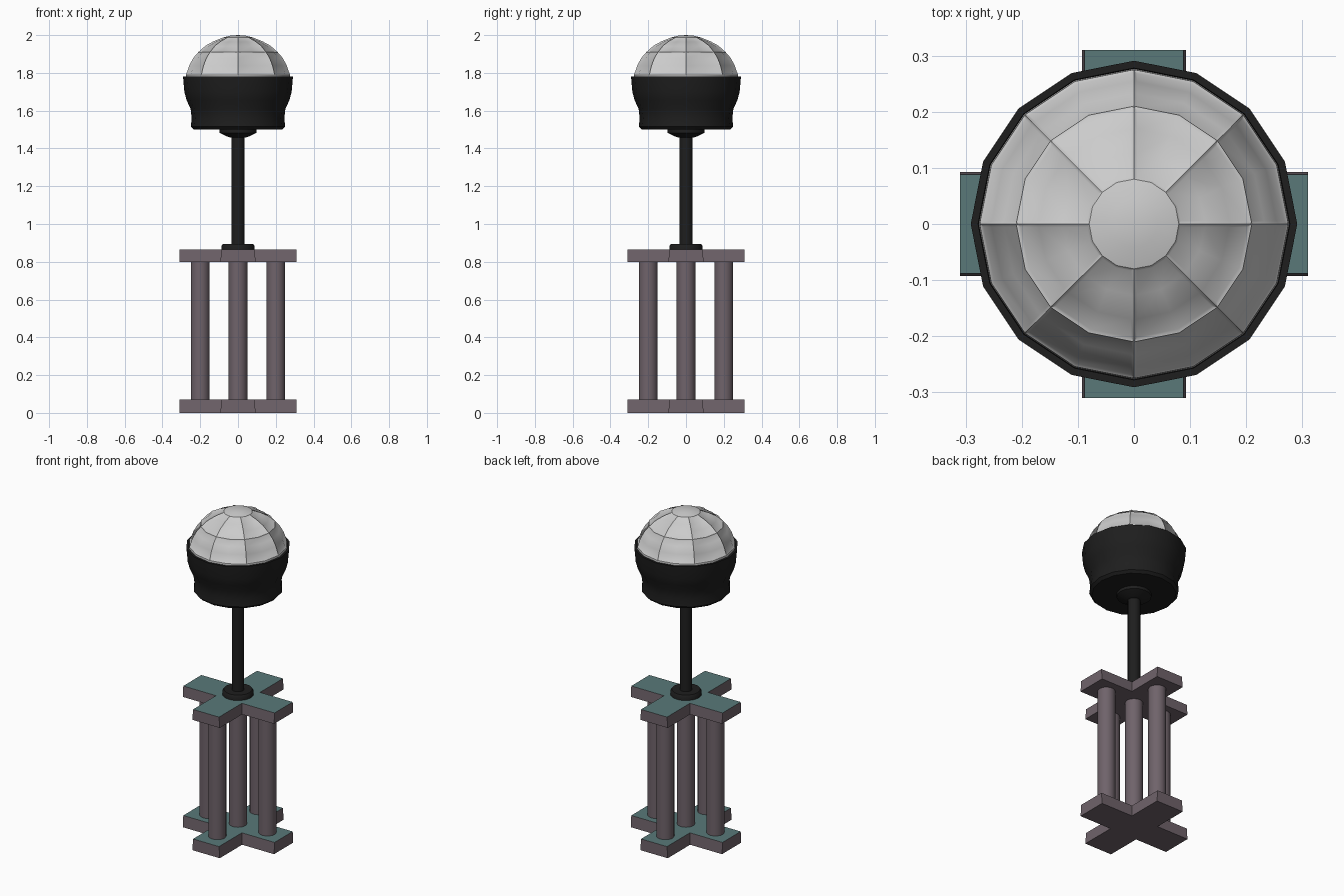
import bpy, bmesh, math

if "Cube" in bpy.data.objects:
    bpy.data.objects.remove(bpy.data.objects["Cube"])


def material(name, rgb):
    m = bpy.data.materials.new(name)
    m.diffuse_color = (*rgb, 1)
    m.use_nodes = True
    m.node_tree.nodes["Principled BSDF"].inputs["Base Color"].default_value = m.diffuse_color
    return m


STONE = material("stone", (0.16, 0.125, 0.145))
TEAL = material("teal", (0.1, 0.19, 0.19))
BLACK = material("black", (0.013, 0.013, 0.013))


def finish(bm, name, mats=(), smooth=None):
    me = bpy.data.meshes.new(name)
    bmesh.ops.recalc_face_normals(bm, faces=bm.faces)
    bm.to_mesh(me)
    bm.free()
    for m in mats:
        me.materials.append(m)
    ob = bpy.data.objects.new(name, me)
    bpy.context.collection.objects.link(ob)
    if smooth:
        bpy.ops.object.select_all(action='DESELECT')
        ob.select_set(True)
        bpy.context.view_layer.objects.active = ob
        bpy.ops.object.shade_smooth_by_angle(angle=math.radians(smooth))
    return ob


def lathe(profile, n, x=0, y=0):
    """Revolve (radius, z) points; returns the bmesh and the face grid [ring][segment]."""
    bm = bmesh.new()
    rings = []
    for r, z in profile:
        if r == 0:
            rings.append([bm.verts.new((x, y, z))] * n)
        else:
            rings.append([bm.verts.new((x + r * math.cos(math.tau * i / n),
                                        y + r * math.sin(math.tau * i / n), z)) for i in range(n)])
    grid = []
    for a, b in zip(rings, rings[1:]):
        row = []
        for i in range(n):
            j = (i + 1) % n
            row.append(bm.faces.new(list(dict.fromkeys((a[i], a[j], b[j], b[i])))))
        grid.append(row)
    return bm, grid


# Cross-shaped plates with teal tops
def cross_plate(name, z0, z1):
    bm = bmesh.new()
    loops = []
    for w, z in ((0.093, z0), (0.088, z1)):
        arm = [(0.31, -w), (0.31, w), (w, w)]
        pts = []
        for _ in range(4):
            pts += arm
            arm = [(-py, px) for px, py in arm]
        loops.append([bm.verts.new((px, py, z)) for px, py in pts])
    low, high = loops
    bm.faces.new(low[::-1])
    bm.faces.new(high).material_index = 1
    for i in range(12):
        j = (i + 1) % 12
        bm.faces.new((low[i], low[j], high[j], high[i]))
    finish(bm, name, (STONE, TEAL))


cross_plate("bottom_plate", 0.0, 0.07)
cross_plate("top_plate", 0.80, 0.865)

# Five columns
for k, (x, y) in enumerate([(0, 0), (0.2, 0), (-0.2, 0), (0, 0.2), (0, -0.2)]):
    bm, _ = lathe([(0.05, 0.065), (0.05, 0.805)], 20, x, y)
    finish(bm, f"column_{k + 1}", (STONE,), 40)

# Pole with foot collar and head collar
bm, _ = lathe([(0, 0.86), (0.088, 0.86), (0.088, 0.883), (0.08, 0.895), (0.035, 0.895),
               (0.035, 1.457), (0.05, 1.46), (0.097, 1.482), (0.097, 1.507), (0, 1.507)], 16)
finish(bm, "pole", (BLACK,), 35)

# Flared bowl
bm, _ = lathe([(0, 1.5), (0.235, 1.5), (0.25, 1.515), (0.245, 1.56), (0.251, 1.61), (0.272, 1.655),
               (0.284, 1.70), (0.291, 1.78), (0.278, 1.78), (0.276, 1.75), (0, 1.75)], 16)
finish(bm, "bowl", (BLACK,), 35)

# Dome with panels sunk between eight ribs
bm, grid = lathe([(0.277, 1.755), (0.275, 1.79), (0.258, 1.84), (0.236, 1.88), (0.21, 1.91),
                  (0.172, 1.944), (0.128, 1.968), (0.08, 1.987), (0.042, 1.997), (0, 2.0)], 16)
bmesh.ops.recalc_face_normals(bm, faces=bm.faces)
for rows in (grid[1:4], grid[4:7]):
    for s in range(0, 16, 2):
        panel = [row[i] for row in rows for i in (s, s + 1)]
        bmesh.ops.inset_region(bm, faces=panel, thickness=0.006, depth=-0.004,
                               use_even_offset=True)
finish(bm, "dome", (), 35)
